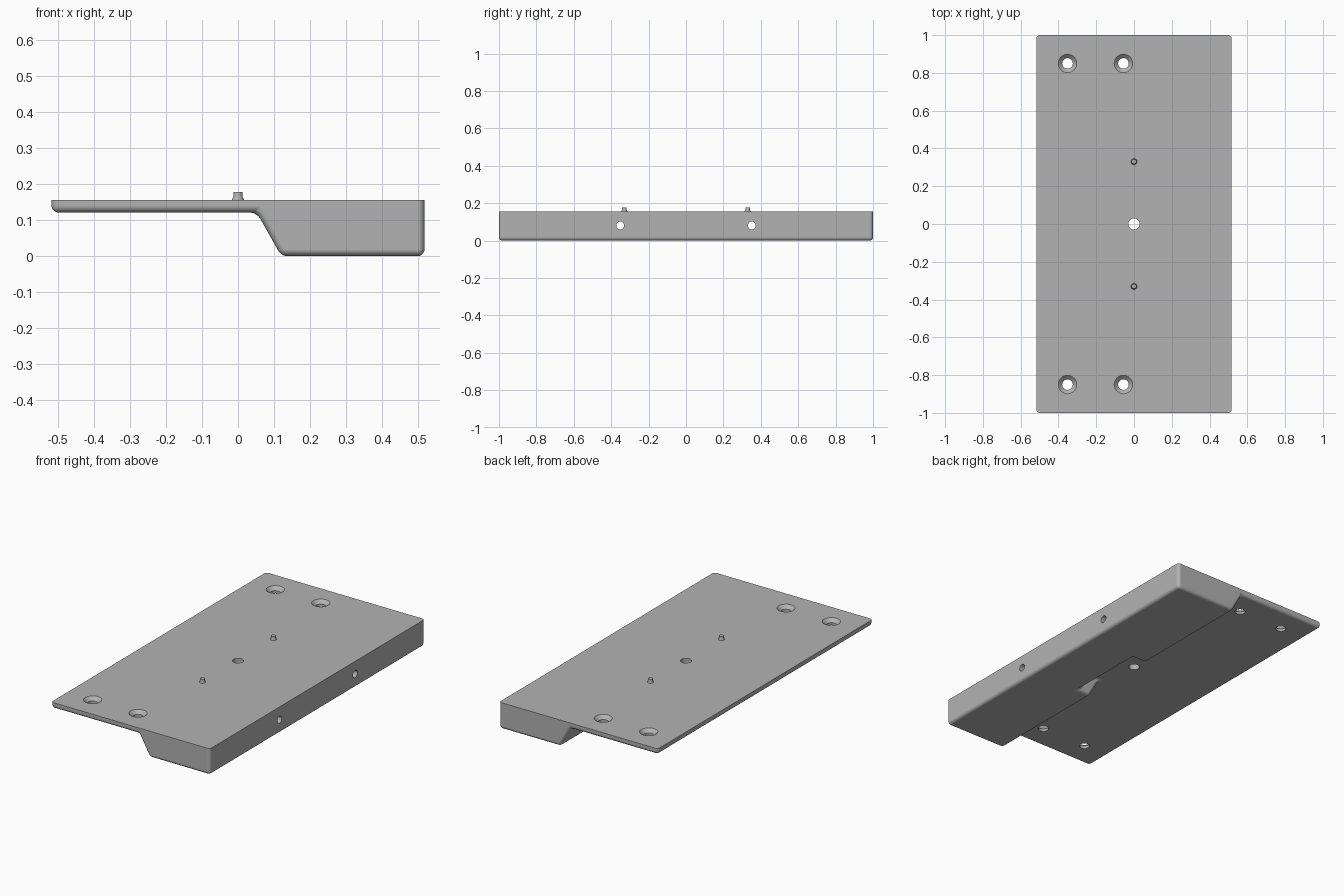
import bpy
import bmesh
import math
from mathutils import Matrix, Vector

cube = bpy.data.objects.get("Cube")
if cube:
    bpy.data.objects.remove(cube, do_unlink=True)

HALF_X, HALF_Y = 0.517, 1.0
TOP, UNDER = 0.156, 0.121
FOOT, SHOULDER = 0.12, 0.052
FILLET = 0.019

grey = bpy.data.materials.new("plain grey")
grey.diffuse_color = (0.45, 0.45, 0.45, 1)
grey.use_nodes = True
grey.node_tree.nodes["Principled BSDF"].inputs["Base Color"].default_value = grey.diffuse_color


def make_object(name, bm):
    bmesh.ops.recalc_face_normals(bm, faces=bm.faces)
    mesh = bpy.data.meshes.new(name)
    bm.to_mesh(mesh)
    bm.free()
    mesh.materials.append(grey)
    obj = bpy.data.objects.new(name, mesh)
    bpy.context.collection.objects.link(obj)
    return obj


def activate(obj):
    bpy.ops.object.select_all(action="DESELECT")
    obj.select_set(True)
    bpy.context.view_layer.objects.active = obj


def lathe(bm, profile, matrix, sides=32):
    """Closed solid of revolution from (radius, height) points."""
    rings = []
    for r, h in profile:
        angles = [2 * math.pi * i / sides for i in range(sides)]
        rings.append([bm.verts.new(matrix @ Vector((r * math.cos(a), r * math.sin(a), h)))
                      for a in angles])
    for a, b in zip(rings, rings[1:]):
        for i in range(sides):
            j = (i + 1) % sides
            bm.faces.new((a[i], a[j], b[j], b[i]))
    bm.faces.new(rings[0])
    bm.faces.new(rings[-1])


# Body: thin plate with a thick block, joined by a slope with a central recess
bm = bmesh.new()
vert = lambda x, y, z: bm.verts.new((x, y, z))
path = [(-HALF_Y, 0), (-0.235, 0), (-0.235, 0.09), (0.235, 0.09), (0.235, 0), (HALF_Y, 0)]
low = [vert(FOOT + s, y, 0) for y, s in path]
mid = [vert(SHOULDER + s, y, UNDER) for y, s in path]
ends = []
for y in (-HALF_Y, HALF_Y):
    ends.append([vert(-HALF_X, y, UNDER), vert(-HALF_X, y, TOP),
                 vert(HALF_X, y, TOP), vert(HALF_X, y, 0)])
front, back = ends
for i in range(3):
    bm.faces.new((front[i], front[i + 1], back[i + 1], back[i]))
for i in range(len(path) - 1):
    bm.faces.new((low[i], low[i + 1], mid[i + 1], mid[i]))
bm.faces.new(front + [low[0], mid[0]])
bm.faces.new(back + [low[-1], mid[-1]])
bm.faces.new(low + [back[3], front[3]])
bm.faces.new(mid + [back[0], front[0]])
bmesh.ops.recalc_face_normals(bm, faces=bm.faces)

# Round every edge except the crisp rim of the top face
soft = [e for e in bm.edges if any(v.co.z < TOP - 0.001 for v in e.verts)]
bmesh.ops.bevel(bm, geom=soft, offset=FILLET, offset_type="OFFSET", segments=5,
                profile=0.5, affect="EDGES", clamp_overlap=True)
body = make_object("mounting_plate", bm)

# Drill cutters: countersunk corner holes, centre hole, side holes
bm = bmesh.new()
countersink = [(0.028, 0.08), (0.028, TOP - 0.02), (0.049, TOP), (0.049, TOP + 0.05)]
for x in (-0.352, -0.056):
    for y in (-0.85, 0.85):
        lathe(bm, countersink, Matrix.Translation((x, y, 0)))
lathe(bm, [(0.03, 0.08), (0.03, 0.25)], Matrix.Identity(4))
for y in (-0.352, 0.352):
    turn = Matrix.Translation((0, y, 0.081)) @ Matrix.Rotation(math.pi / 2, 4, "Y")
    lathe(bm, [(0.021, -0.1), (0.021, 0.7)], turn)
cutter = make_object("hole_cutter", bm)
cutter.hide_render = True

activate(body)
drill = body.modifiers.new("drill", "BOOLEAN")
drill.operation = "DIFFERENCE"
drill.solver = "EXACT"
drill.object = cutter
bpy.ops.object.modifier_apply(modifier=drill.name)
bpy.data.objects.remove(cutter, do_unlink=True)
bpy.ops.object.shade_smooth_by_angle(angle=math.radians(30))
weighted = body.modifiers.new("flat_normals", "WEIGHTED_NORMAL")
weighted.keep_sharp = True

# Locating pins with a flared base
for name, y in (("front_pin", -0.33), ("back_pin", 0.33)):
    bm = bmesh.new()
    lathe(bm, [(0.0165, TOP - 0.01), (0.0165, TOP + 0.001), (0.0125, TOP + 0.008),
               (0.0125, TOP + 0.022)], Matrix.Translation((0, y, 0)), 24)
    pin = make_object(name, bm)
    activate(pin)
    bpy.ops.object.shade_smooth_by_angle(angle=math.radians(30))
